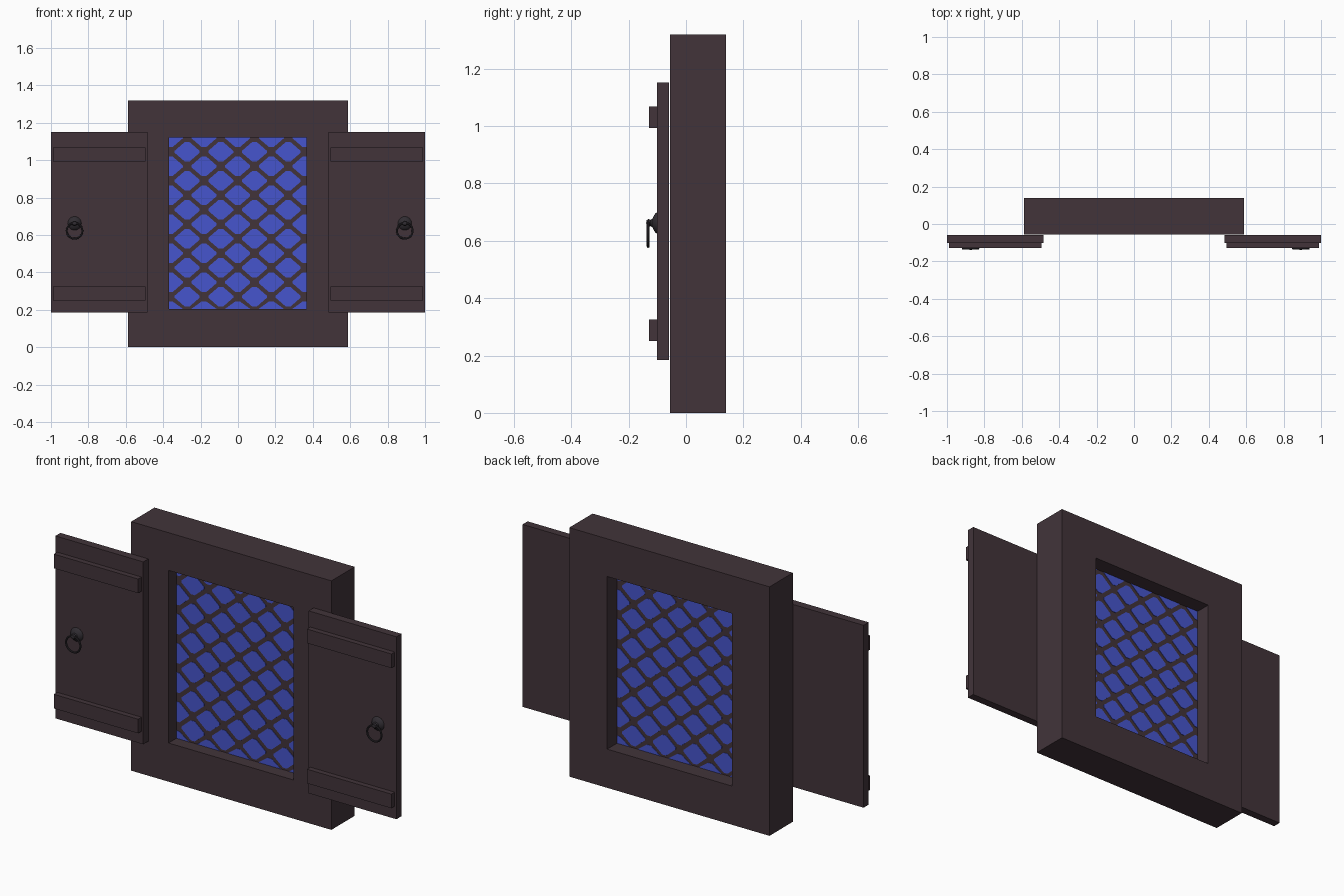
import bpy, bmesh, math
from mathutils import Vector

cube = bpy.data.objects.get("Cube")
if cube:
    bpy.data.objects.remove(cube, do_unlink=True)


def material(name, rgb):
    m = bpy.data.materials.new(name)
    m.use_nodes = True
    m.diffuse_color = (*rgb, 1)
    m.node_tree.nodes["Principled BSDF"].inputs["Base Color"].default_value = (*rgb, 1)
    return m


WOOD = material("dark wood", (0.054, 0.034, 0.042))
METAL = material("dark metal", (0.030, 0.026, 0.032))
GLASS = material("blue glass", (0.061, 0.091, 0.610))


def finish(bm, name, mat):
    bmesh.ops.recalc_face_normals(bm, faces=bm.faces)
    me = bpy.data.meshes.new(name)
    bm.to_mesh(me)
    bm.free()
    me.materials.append(mat)
    ob = bpy.data.objects.new(name, me)
    bpy.context.collection.objects.link(ob)
    return ob


def box(name, x, y, z, mat):
    bm = bmesh.new()
    bmesh.ops.create_cube(bm, size=1)
    for v in bm.verts:
        v.co = [lo + (hi - lo) * (c + 0.5) for c, (lo, hi) in zip(v.co, (x, y, z))]
    return finish(bm, name, mat)


def smooth(ob):
    bpy.ops.object.select_all(action='DESELECT')
    ob.select_set(True)
    bpy.context.view_layer.objects.active = ob
    bpy.ops.object.shade_smooth_by_angle()


# Opening limits and pane faces
X0, X1, Z0, Z1 = -0.368, 0.365, 0.205, 1.12
PANE = (0.012, 0.055)


# Window surround: one thick rectangular ring
def surround():
    bm = bmesh.new()
    loops = []
    for y in (-0.056, 0.139):
        for a, b, c, d in ((-0.587, 0.587, 0, 1.32), (X0, X1, Z0, Z1)):
            loops.append([bm.verts.new((px, y, pz))
                          for px, pz in ((a, c), (b, c), (b, d), (a, d))])
    outer_f, inner_f, outer_b, inner_b = loops
    for p, q in ((outer_f, inner_f), (outer_b, inner_b), (outer_f, outer_b), (inner_f, inner_b)):
        for i in range(4):
            j = (i + 1) % 4
            bm.faces.new((p[i], p[j], q[j], q[i]))
    return finish(bm, "window_surround", WOOD)


surround()
box("lattice_panel", (X0, X1), PANE, (Z0, Z1), WOOD)


# Blue panes: blunt diamonds laid on both sides of the lattice panel
def panes():
    bm = bmesh.new()
    w, h, tip_x, tip_z = 0.073, 0.063, 0.067, 0.053
    quarter = [(tip_x, h * (1 - tip_x / w)), (w * (1 - tip_z / h), tip_z)]
    shape = (quarter + [(-x, z) for x, z in reversed(quarter)]
             + [(-x, -z) for x, z in quarter] + [(x, -z) for x, z in reversed(quarter)])
    for row in range(13):
        cz = 0.192 + row * 0.0775
        for col in range(-4, 5):
            if (col + row) % 2:
                continue
            cx = col * 0.09 - 0.002
            pts = []
            for x, z in shape:
                p = (min(max(cx + x, X0), X1), min(max(cz + z, Z0), Z1))
                if p not in pts:
                    pts.append(p)
            if len(pts) < 3:
                continue
            for y, out in ((PANE[0], -0.002), (PANE[1], 0.002)):
                face = bm.faces.new([bm.verts.new((x, y, z)) for x, z in pts])
                top = bmesh.ops.extrude_face_region(bm, geom=[face])["geom"]
                for v in top:
                    if isinstance(v, bmesh.types.BMVert):
                        v.co.y += out
    return finish(bm, "glass_panes", GLASS)


panes()


# Knocker backplate and knob: a profile turned about the y axis
def turned(name, cx, cz, profile):
    bm = bmesh.new()
    verts = [bm.verts.new((cx + r, y, cz)) for r, y in profile]
    edges = [bm.edges.new(e) for e in zip(verts, verts[1:])]
    bmesh.ops.spin(bm, geom=verts + edges, cent=(cx, 0, cz), axis=(0, 1, 0),
                   angle=math.tau, steps=24)
    bmesh.ops.remove_doubles(bm, verts=bm.verts, dist=0.0005)
    smooth(finish(bm, name, METAL))


def ring(name, center, major, minor):
    bpy.ops.mesh.primitive_torus_add(location=center, rotation=(math.pi / 2, 0, 0),
                                     major_radius=major, minor_radius=minor,
                                     major_segments=32, minor_segments=8)
    ob = bpy.context.object
    ob.name = ob.data.name = name
    ob.data.materials.append(METAL)
    smooth(ob)


# Open shutters with battens and ring pulls
for side, lo, hi, pull in (("right", -1.0, -0.485, -0.874), ("left", 0.485, 1.0, 0.892)):
    box(side + "_shutter", (lo, hi), (-0.101, -0.059), (0.184, 1.151), WOOD)
    for level, z in (("lower", 0.25), ("upper", 0.993)):
        box(f"{side}_{level}_batten", (lo + 0.01, hi - 0.01), (-0.129, -0.101), (z, z + 0.075), WOOD)
    turned(side + "_pull_boss", pull, 0.662,
           [(0.037, -0.1), (0.034, -0.106), (0.024, -0.113), (0.014, -0.118), (0.011, -0.124),
            (0.014, -0.13), (0.01, -0.137), (0, -0.139)])
    ring(side + "_pull_ring", Vector((pull, -0.132, 0.622)), 0.042, 0.005)
